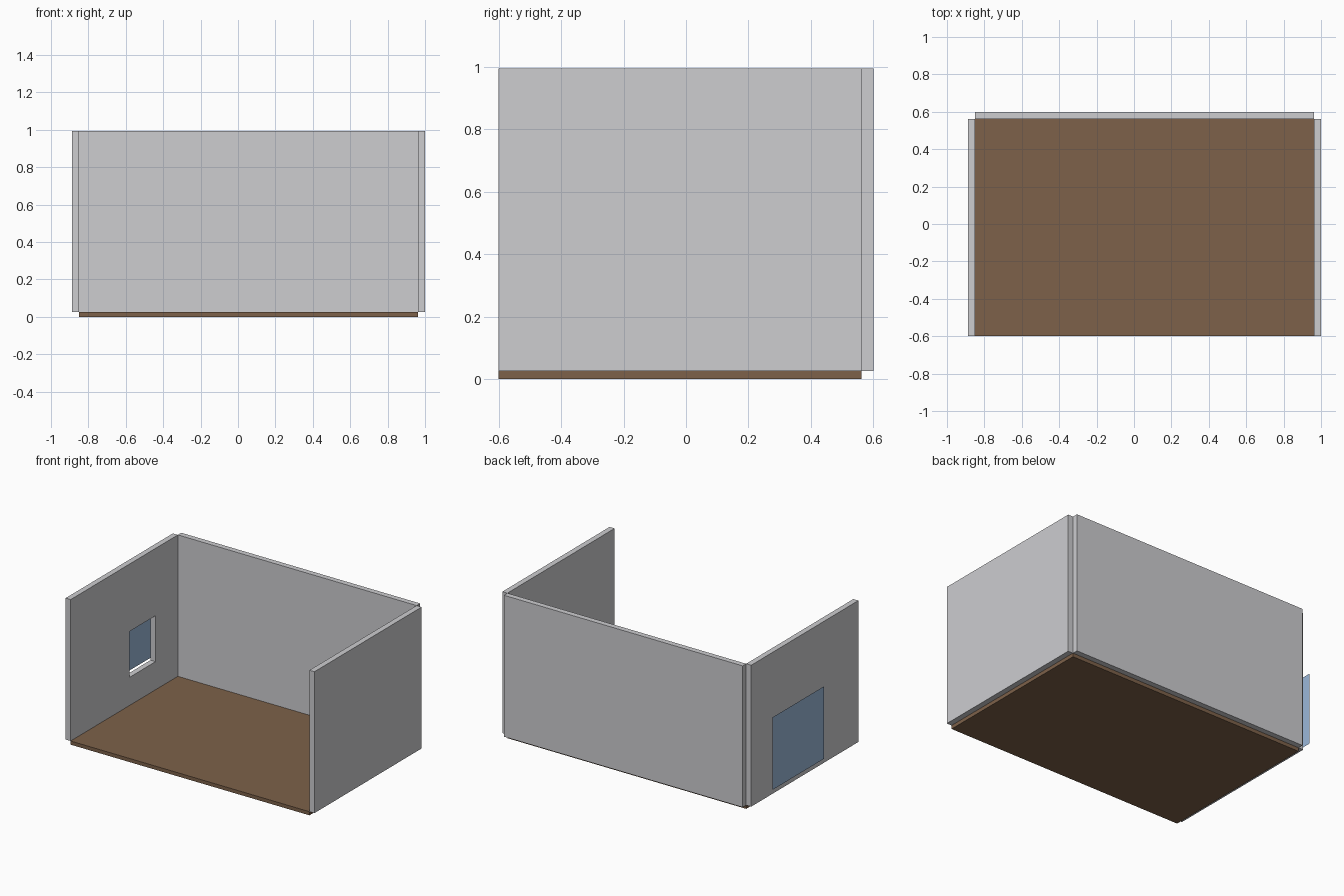
import bpy

if "Cube" in bpy.data.objects:
    bpy.data.objects.remove(bpy.data.objects["Cube"])


def material(name, rgb):
    m = bpy.data.materials.new(name)
    m.diffuse_color = (*rgb, 1.0)
    m.use_nodes = True
    m.node_tree.nodes["Principled BSDF"].inputs["Base Color"].default_value = m.diffuse_color
    return m


wall_grey = material("wall grey", (0.61, 0.61, 0.63))
floor_brown = material("floor brown", (0.205, 0.12, 0.067))
sky_blue = material("sky blue", (0.328, 0.479, 0.694))


def box(name, x, y, z, mat=None):
    """Box spanning the given (low, high) ranges."""
    bpy.ops.mesh.primitive_cube_add(size=1)
    ob = bpy.context.object
    ob.name = name
    for v in ob.data.vertices:
        v.co = [r[0] + (c + 0.5) * (r[1] - r[0]) for c, r in zip(v.co, (x, y, z))]
    if mat:
        ob.data.materials.append(mat)
    return ob


# Room extents
X0, X1 = -0.85, 0.962
Y0, Y1 = -0.6, 0.562
Z0, Z1 = 0.025, 0.995
T = 0.038

# Floor slab and the three walls around it
box("floor", (X0, X1), (Y0, Y1), (0, Z0), floor_brown)
box("back_wall", (X0, X1), (Y1, Y1 + T), (Z0, Z1), wall_grey)
box("right_wall", (X1, X1 + T), (Y0, Y1), (Z0, Z1), wall_grey)
left_wall = box("left_wall", (X0 - T, X0), (Y0, Y1), (Z0, Z1), wall_grey)

# Window opening through the left wall
cutter = box("window_cutter", (X0 - 3 * T, X0 + 2 * T), (0.04, 0.32), (0.218, 0.533))
cutter.hide_render = True
cut = left_wall.modifiers.new("window_opening", 'BOOLEAN')
cut.operation = 'DIFFERENCE'
cut.solver = 'EXACT'
cut.object = cutter
bpy.context.view_layer.objects.active = left_wall
bpy.ops.object.modifier_apply(modifier=cut.name)
bpy.data.objects.remove(cutter, do_unlink=True)

# Flat sky panel standing outside the window
mesh = bpy.data.meshes.new("sky_panel")
y0, y1, z0, z1 = -0.065, 0.49, 0.143, 0.64
mesh.from_pydata([(-1, y0, z0), (-1, y0, z1), (-1, y1, z1), (-1, y1, z0)],
                 [], [(0, 1, 2, 3)])
mesh.materials.append(sky_blue)
panel = bpy.data.objects.new("sky_panel", mesh)
bpy.context.collection.objects.link(panel)
